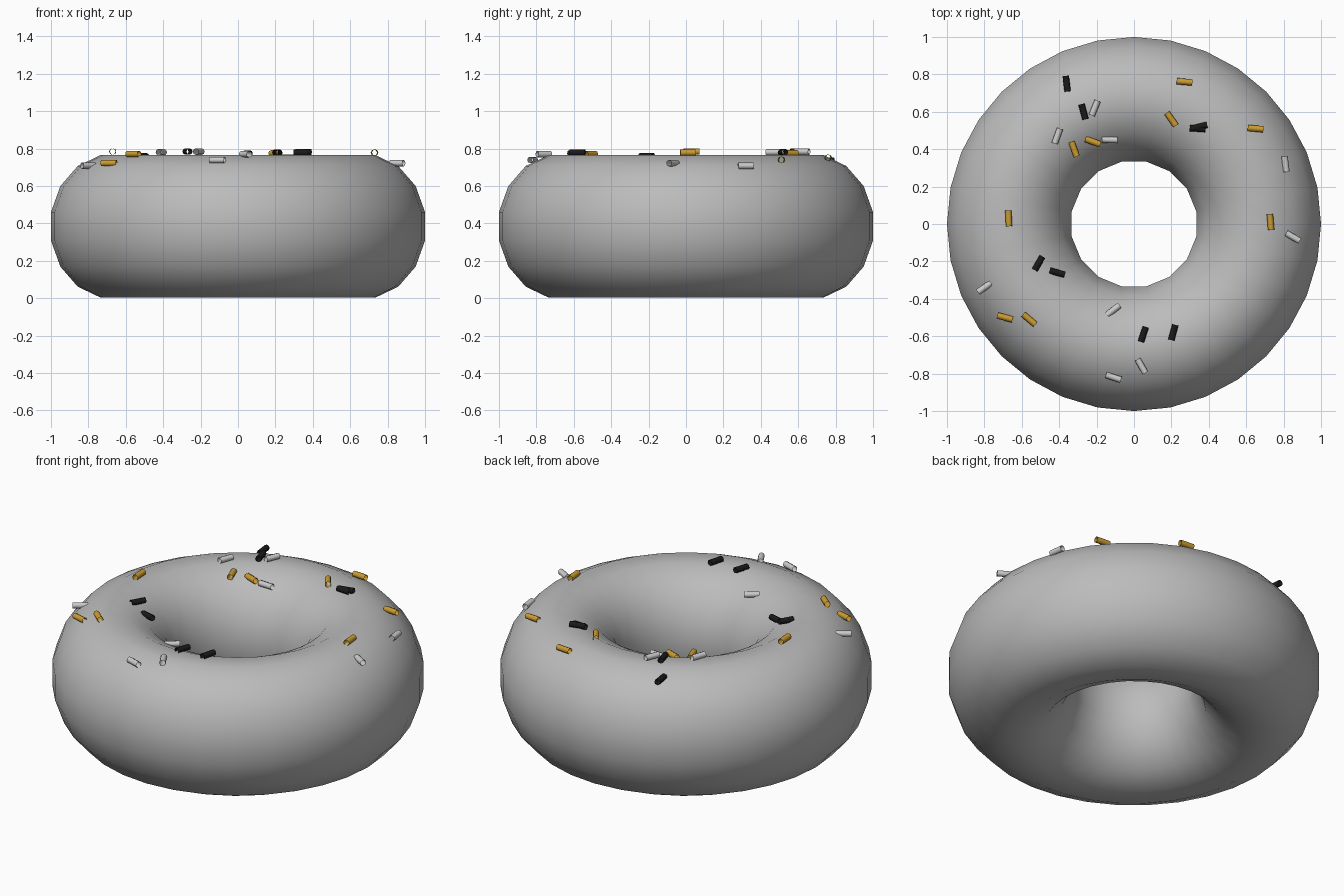
import bpy
import bmesh
from math import cos, sin, pi, sqrt, hypot, radians
from mathutils import Matrix, Vector

cube = bpy.data.objects.get("Cube")
if cube:
    bpy.data.objects.remove(cube)

# Ring proportions
RING, TUBE_R, TUBE_H, MID = 0.67, 0.3365, 0.388, 0.384
SIDES, STEPS = 16, 32


def material(name, color):
    mat = bpy.data.materials.new(name)
    mat.use_nodes = True
    mat.diffuse_color = color
    mat.node_tree.nodes["Principled BSDF"].inputs["Base Color"].default_value = color
    return mat


def finish(name, bm, mat):
    mesh = bpy.data.meshes.new(name)
    bm.to_mesh(mesh)
    bm.free()
    mesh.materials.append(mat)
    obj = bpy.data.objects.new(name, mesh)
    bpy.context.collection.objects.link(obj)
    bpy.ops.object.select_all(action="DESELECT")
    obj.select_set(True)
    bpy.context.view_layer.objects.active = obj
    bpy.ops.object.shade_smooth_by_angle(angle=radians(50))
    return obj


def dough(mat):
    """Sweep an oval section around z; the hole has half as many sides as the rim."""
    bm = bmesh.new()
    rings = []
    for step in range(STEPS):
        turn = 2 * pi * step / STEPS
        ring = []
        for side in range(SIDES):
            angle = 2 * pi * (side + 0.5) / SIDES
            radius = RING + TUBE_R * cos(angle)
            if cos(angle) < -0.8 and step % 2 == 0:
                radius *= cos(2 * pi / STEPS)
            z = MID + TUBE_H * sin(angle)
            ring.append(bm.verts.new((radius * cos(turn), radius * sin(turn), z)))
        rings.append(ring)
    for i, ring in enumerate(rings):
        after = rings[(i + 1) % STEPS]
        for j in range(SIDES):
            k = (j + 1) % SIDES
            bm.faces.new((ring[j], after[j], after[k], ring[k]))
    bmesh.ops.recalc_face_normals(bm, faces=bm.faces)
    return finish("doughnut_ring", bm, mat)


def sprinkles(name, mat, places):
    """Open little tubes lying on top; places hold x, y in hundredths and a heading."""
    bm = bmesh.new()
    for x, y, heading in places:
        x, y = x / 100, y / 100
        offset = (hypot(x, y) - RING) / TUBE_R
        z = MID + TUBE_H * sqrt(1 - offset * offset) + 0.012
        place = (Matrix.Translation(Vector((x, y, z)))
                 @ Matrix.Rotation(radians(heading), 4, "Z")
                 @ Matrix.Rotation(pi / 2, 4, "Y"))
        bmesh.ops.create_cone(bm, cap_ends=False, segments=8, radius1=0.017,
                              radius2=0.017, depth=0.084, matrix=place)
    return finish(name, bm, mat)


dough(material("dough grey", (0.5, 0.5, 0.5, 1)))

sprinkles("black_sprinkles", material("black", (0.01, 0.01, 0.01, 1)), [
    (-36, 75, 97), (-27, 60, 105), (35, 52, 14), (34, 51, -4), (-51, -21, 60),
    (-41, -26, -15), (5, -59, 72), (21, -58, 75)])

sprinkles("white_sprinkles", material("white", (0.6, 0.6, 0.6, 1)), [
    (-21, 62, 68), (-41, 47, 70), (-13, 45, -2), (81, 32, 97), (85, -7, -30),
    (-80, -34, 35), (-11, -46, 38), (4, -76, 120), (-11, -82, -18)])

sprinkles("gold_sprinkles", material("gold", (0.6, 0.33, 0.03, 1)), [
    (27, 76, -5), (20, 56, 125), (65, 51, -5), (-32, 40, 110), (-22, 44, -20),
    (-67, 3, 93), (73, 1, 95), (-69, -50, -15), (-56, -51, -40)])
